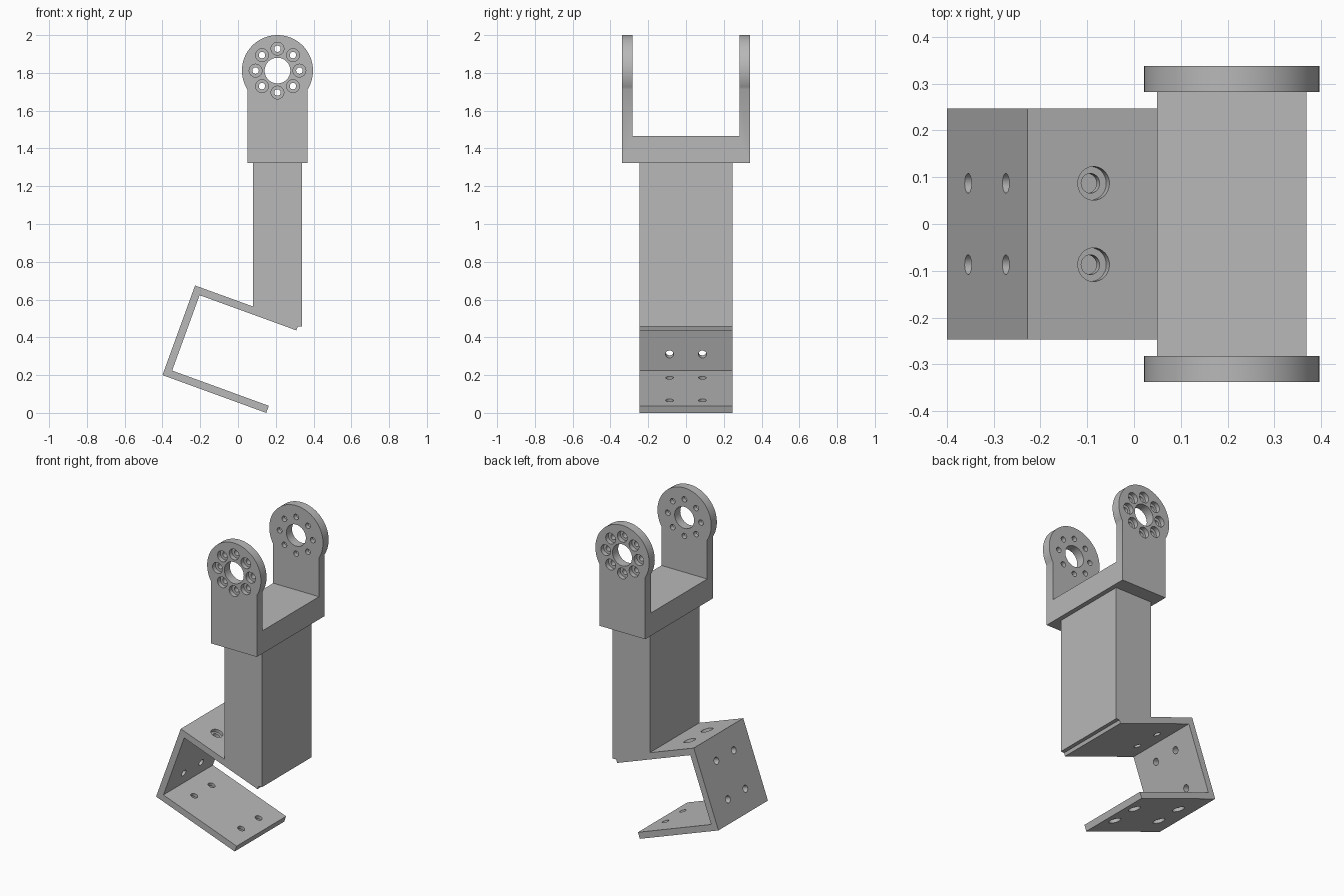
import bpy, bmesh
from math import sin, cos, pi, radians, asin
from mathutils import Vector

if "Cube" in bpy.data.objects:
    bpy.data.objects.remove(bpy.data.objects["Cube"], do_unlink=True)

grey = bpy.data.materials.new("machined grey")
grey.use_nodes = True
colour = (0.48, 0.48, 0.48, 1)
grey.diffuse_color = colour
grey.node_tree.nodes["Principled BSDF"].inputs["Base Color"].default_value = colour


def make_object(name, bm):
    bmesh.ops.recalc_face_normals(bm, faces=bm.faces)
    mesh = bpy.data.meshes.new(name)
    bm.to_mesh(mesh)
    bm.free()
    mesh.materials.append(grey)
    obj = bpy.data.objects.new(name, mesh)
    bpy.context.collection.objects.link(obj)
    return obj


def extrude_profile(name, points, half_width):
    """Extrude an x-z outline symmetrically along y."""
    bm = bmesh.new()
    face = bm.faces.new([bm.verts.new((x, -half_width, z)) for x, z in points])
    moved = bmesh.ops.extrude_face_region(bm, geom=[face])["geom"]
    verts = [g for g in moved if isinstance(g, bmesh.types.BMVert)]
    bmesh.ops.translate(bm, verts=verts, vec=(0, 2 * half_width, 0))
    return make_object(name, bm)


def add_drill(bm, surface, outward, steps, sides=32):
    """Add a stepped round cutter; steps are (distance outward, radius)."""
    n = outward.normalized()
    a = n.orthogonal().normalized()
    b = n.cross(a)
    rings = []
    for d, r in steps:
        rings.append([bm.verts.new(surface + n * d + (a * cos(2 * pi * i / sides)
                      + b * sin(2 * pi * i / sides)) * r) for i in range(sides)])
    for low, high in zip(rings, rings[1:]):
        for i in range(sides):
            j = (i + 1) % sides
            bm.faces.new((low[i], low[j], high[j], high[i]))
    bm.faces.new(rings[0][::-1])
    bm.faces.new(rings[-1])


def cut(obj, cutter):
    mod = obj.modifiers.new("cut", 'BOOLEAN')
    mod.operation, mod.solver, mod.object = 'DIFFERENCE', 'EXACT', cutter
    bpy.ops.object.select_all(action='DESELECT')
    bpy.context.view_layer.objects.active = obj
    obj.select_set(True)
    bpy.ops.object.modifier_apply(modifier=mod.name)
    bpy.data.objects.remove(cutter, do_unlink=True)


def smooth(obj):
    bpy.ops.object.select_all(action='DESELECT')
    bpy.context.view_layer.objects.active = obj
    obj.select_set(True)
    bpy.ops.object.shade_smooth_by_angle(angle=radians(30))


# Tilted C bracket and upright post, in one outline
tilt = radians(20)
along = Vector((cos(tilt), 0, -sin(tilt)))
across = Vector((sin(tilt), 0, cos(tilt)))
corner = Vector((-0.4, 0, 0.2))
length, depth, plate = 0.585, 0.505, 0.04


def bracket(a, b, y=0):
    return corner + along * a + across * b + Vector((0, y, 0))


lower = [(0, 0), (length, 0), (length, plate), (plate, plate),
         (plate, depth - plate), (length, depth - plate)]
outline = [(p.x, p.z) for p in (bracket(a, b) for a, b in lower)]
outline += [(0.316, 0.457), (0.34, 0.457), (0.34, 1.323), (0.08, 1.323), (0.08, 0.563)]
top = bracket(0, depth)
outline.append((top.x, top.z))
arm = extrude_profile("bracket_and_post", outline, 0.247)

# Bracket holes: plain in the web, counterbored in the two plates
plain = [(-0.06, 0.021), (0.03, 0.021)]
counterbored = [(-0.06, 0.021), (-0.02, 0.021), (-0.02, 0.036), (0.03, 0.036)]
bm = bmesh.new()
for y in (-0.087, 0.087):
    for b in (0.132, 0.368):
        add_drill(bm, bracket(0, b, y), -along, plain)
    for a in (0.15, 0.5):
        add_drill(bm, bracket(a, 0, y), -across, counterbored)
    add_drill(bm, bracket(0.15, depth, y), across, counterbored)
cut(arm, make_object("bracket_drills", bm))
smooth(arm)

# Yoke: block with round head, hollowed between the ears
cx, cz, radius, half = 0.209, 1.812, 0.188, 0.16
start = -asin((radius ** 2 - half ** 2) ** 0.5 / radius)
segments = 56
outline = [(cx - half, 1.323), (cx + half, 1.323)]
for i in range(segments + 1):
    t = start + (pi - 2 * start) * i / segments
    outline.append((cx + radius * cos(t), cz + radius * sin(t)))
yoke = extrude_profile("yoke", outline, 0.338)
cut(yoke, extrude_profile("yoke_gap", [(-0.2, 1.467), (0.6, 1.467), (0.6, 2.2), (-0.2, 2.2)], 0.282))

# Bore and ring of counterbored screw holes in each ear
bm = bmesh.new()
screw = [(-0.1, 0.017), (-0.028, 0.017), (-0.028, 0.034), (0.03, 0.034)]
for side in (-1, 1):
    out = Vector((0, side, 0))
    centre = Vector((cx, 0.338 * side, cz))
    add_drill(bm, centre, out, [(-0.1, 0.068), (0.03, 0.068)], 48)
    for i in range(8):
        t = i * pi / 4
        add_drill(bm, centre + Vector((cos(t), 0, sin(t))) * 0.116, out, screw, 24)
cut(yoke, make_object("ear_drills", bm))
smooth(yoke)
